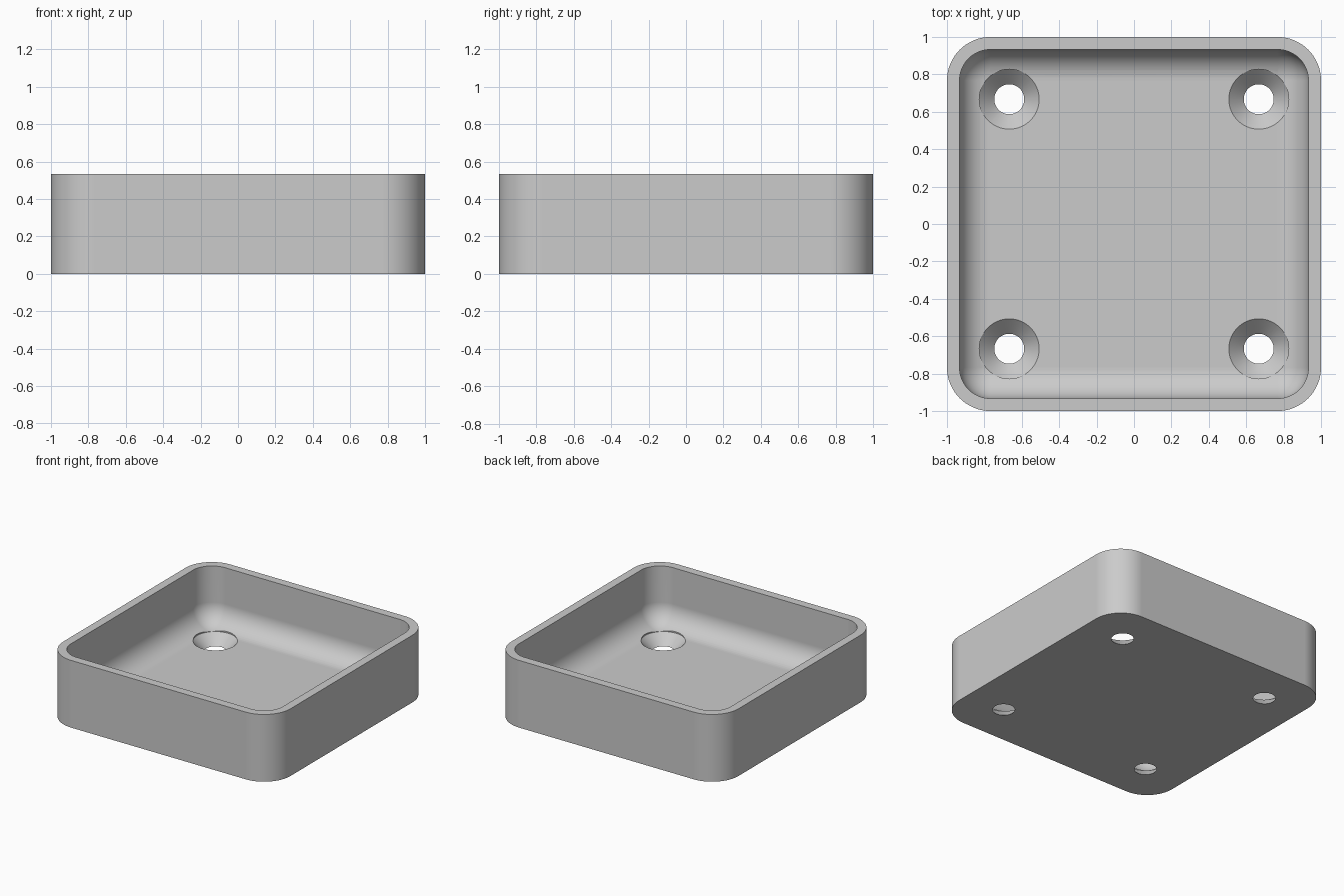
import bpy, bmesh, math

if "Cube" in bpy.data.objects:
    bpy.data.objects.remove(bpy.data.objects["Cube"])

HALF, HEIGHT = 1.0, 0.535
WALL, FLOOR = 0.067, 0.08
R_OUT, R_IN = 0.233, 0.166      # corner radii; the floor fillet uses R_IN too
HOLE_POS = 0.667
HOLE_R, SINK_R = 0.08, 0.16
CORNER_STEPS, FILLET_STEPS = 16, 14

grey = bpy.data.materials.new("light grey")
grey.diffuse_color = (0.6, 0.6, 0.6, 1)
grey.use_nodes = True
grey.node_tree.nodes["Principled BSDF"].inputs["Base Color"].default_value = grey.diffuse_color


def rounded_square(bm, half, radius, z):
    """Ring of vertices around a square with round corners."""
    ring = []
    for corner in range(4):
        a0 = corner * math.pi / 2
        sx = 1 if corner in (0, 3) else -1
        sy = 1 if corner in (0, 1) else -1
        for i in range(CORNER_STEPS + 1):
            a = a0 + math.pi / 2 * i / CORNER_STEPS
            ring.append(bm.verts.new((sx * (half - radius) + radius * math.cos(a),
                                      sy * (half - radius) + radius * math.sin(a), z)))
    return ring


def circle(bm, radius, z, x, y, n=64):
    return [bm.verts.new((x + radius * math.cos(2 * math.pi * i / n),
                          y + radius * math.sin(2 * math.pi * i / n), z)) for i in range(n)]


def skin(bm, rings, name):
    """Bridge rings in order, cap both ends and make an object."""
    for a, b in zip(rings, rings[1:]):
        n = len(a)
        for i in range(n):
            j = (i + 1) % n
            bm.faces.new((a[i], a[j], b[j], b[i]))
    bm.faces.new(rings[0][::-1])
    bm.faces.new(rings[-1])
    bmesh.ops.remove_doubles(bm, verts=bm.verts[:], dist=1e-5)
    bmesh.ops.recalc_face_normals(bm, faces=bm.faces[:])
    me = bpy.data.meshes.new(name)
    bm.to_mesh(me)
    bm.free()
    me.materials.append(grey)
    ob = bpy.data.objects.new(name, me)
    bpy.context.collection.objects.link(ob)
    return ob


# Tray: outer wall, rim, inner wall, then a fillet down to the floor
bm = bmesh.new()
rings = [rounded_square(bm, HALF, R_OUT, 0),
         rounded_square(bm, HALF, R_OUT, HEIGHT),
         rounded_square(bm, HALF - WALL, R_IN, HEIGHT)]
for k in range(FILLET_STEPS + 1):
    t = math.pi / 2 * k / FILLET_STEPS
    inset = R_IN * (1 - math.cos(t))
    rings.append(rounded_square(bm, HALF - WALL - inset, R_IN - inset,
                                FLOOR + R_IN * (1 - math.sin(t))))
tray = skin(bm, rings, "tray")

# Four countersunk screw holes
cutters = []
for x in (-HOLE_POS, HOLE_POS):
    for y in (-HOLE_POS, HOLE_POS):
        bm = bmesh.new()
        profile = [(HOLE_R - 0.03, -0.03), (SINK_R + 0.0005, FLOOR + 0.0005),
                   (SINK_R + 0.0005, 0.3)]
        cutter = skin(bm, [circle(bm, r, z, x, y) for r, z in profile], "hole_cutter")
        cutter.hide_render = True
        cutters.append(cutter)
        mod = tray.modifiers.new("screw_hole", 'BOOLEAN')
        mod.operation, mod.solver, mod.object = 'DIFFERENCE', 'EXACT', cutter

bpy.context.view_layer.objects.active = tray
tray.select_set(True)
for mod in list(tray.modifiers):
    bpy.ops.object.modifier_apply(modifier=mod.name)
for cutter in cutters:
    bpy.data.objects.remove(cutter, do_unlink=True)

# Smooth walls and fillet, crisp rim and hole edges
bpy.ops.object.shade_smooth_by_angle(angle=math.radians(30))
weighted = tray.modifiers.new("flat_floor_normals", 'WEIGHTED_NORMAL')
weighted.keep_sharp = True
